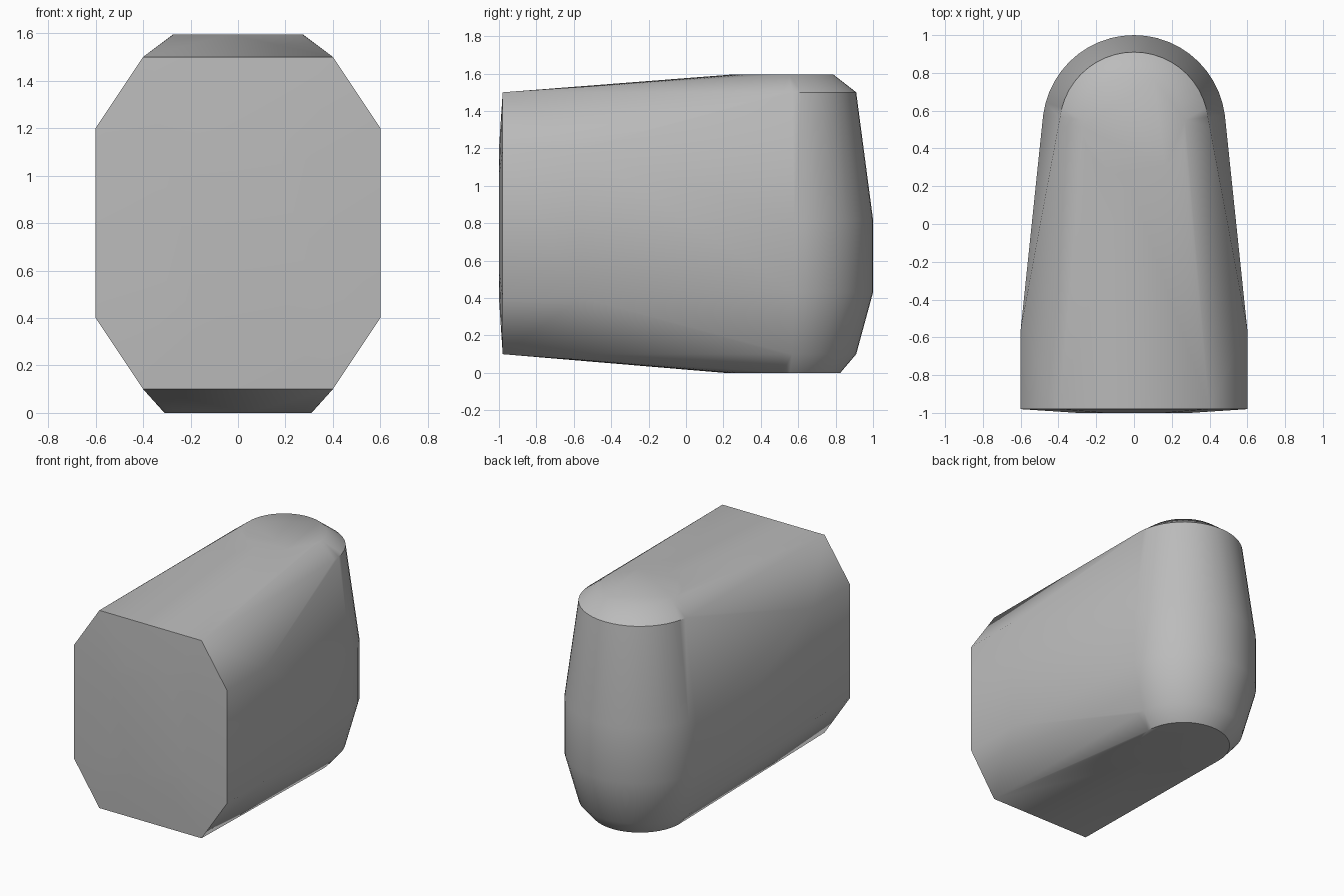
import bpy
import bmesh
from math import cos, sin, tau, radians

if "Cube" in bpy.data.objects:
    bpy.data.objects.remove(bpy.data.objects["Cube"], do_unlink=True)

# Single grey material
grey = bpy.data.materials.new("plain grey")
grey.use_nodes = True
colour = (0.5, 0.5, 0.5, 1)
grey.diffuse_color = colour
grey.node_tree.nodes["Principled BSDF"].inputs["Base Color"].default_value = colour

bm = bmesh.new()


def mirrored(x, y, z):
    """Add a point on both sides of the body."""
    for side in (-1, 1):
        bm.verts.new((side * x, y, z))


# Rounded column at the back: height and radius of each ring
SEGMENTS = 48
CENTRE_Y = 0.515
for z, radius in ((0, 0.31), (0.1, 0.395), (0.43, 0.485),
                  (0.82, 0.485), (1.5, 0.395), (1.595, 0.273)):
    for i in range(SEGMENTS):
        a = tau * i / SEGMENTS
        bm.verts.new((radius * cos(a), CENTRE_Y + radius * sin(a), z))

# Eight-sided front
for x, z in ((0.4, 1.5), (0.6, 1.2), (0.6, 0.4), (0.4, 0.1)):
    mirrored(x, -0.98, z)

# Short straight cheeks behind the front
for z in (0.4, 1.2):
    mirrored(0.6, -0.56, z)

# Slight bulge in the middle of the front
for x, z in ((0.3, 0.55), (0.3, 1.05), (0.15, 0.4), (0.15, 1.2)):
    mirrored(x, -1.0, z)

# Wrap everything in one convex skin
hull = bmesh.ops.convex_hull(bm, input=bm.verts[:])
loose = {v for v in hull["geom_interior"] + hull["geom_unused"]
         if isinstance(v, bmesh.types.BMVert)}
bmesh.ops.delete(bm, geom=list(loose), context="VERTS")
bmesh.ops.dissolve_limit(bm, angle_limit=radians(0.5), verts=bm.verts[:], edges=bm.edges[:])
bmesh.ops.recalc_face_normals(bm, faces=bm.faces[:])

mesh = bpy.data.meshes.new("tapered_body")
bm.to_mesh(mesh)
bm.free()
mesh.materials.append(grey)
body = bpy.data.objects.new("tapered_body", mesh)
bpy.context.collection.objects.link(body)

# Smooth sides with sharp rims
bpy.ops.object.select_all(action="DESELECT")
body.select_set(True)
bpy.context.view_layer.objects.active = body
bpy.ops.object.shade_smooth_by_angle(angle=radians(40))
